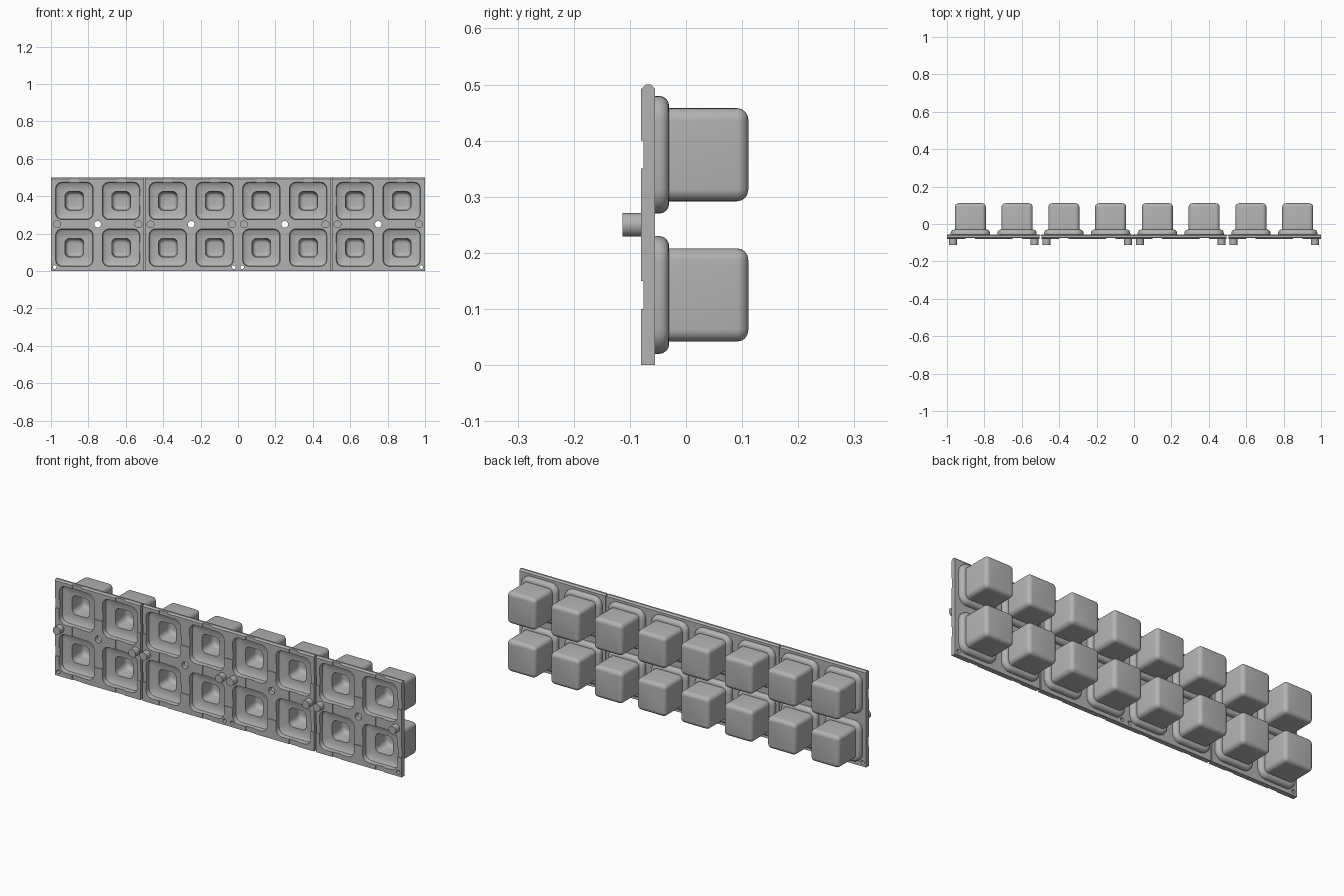
import bpy, bmesh, math
from mathutils import Matrix, Vector

cube = bpy.data.objects.get("Cube")
if cube:
    bpy.data.objects.remove(cube)

BACK, FRONT, CELL = -0.055, -0.08, 0.125
SEG = 6

grey = bpy.data.materials.new("rubber grey")
grey.use_nodes = True
colour = (0.45, 0.45, 0.45, 1)
grey.diffuse_color = colour
bsdf = next(n for n in grey.node_tree.nodes if n.type == 'BSDF_PRINCIPLED')
bsdf.inputs["Base Color"].default_value = colour
bsdf.inputs["Roughness"].default_value = 0.7


def make_object(name, bm):
    bmesh.ops.recalc_face_normals(bm, faces=bm.faces[:])
    mesh = bpy.data.meshes.new(name)
    bm.to_mesh(mesh)
    bm.free()
    mesh.materials.append(grey)
    ob = bpy.data.objects.new(name, mesh)
    bpy.context.collection.objects.link(ob)
    return ob


def rounded_square(half, radius):
    pts = []
    for corner in range(4):
        mid = math.pi / 4 + corner * math.pi / 2
        c = Vector((math.cos(mid), math.sin(mid))) * (half - radius) * math.sqrt(2)
        for i in range(SEG + 1):
            a = (corner + i / SEG) * math.pi / 2
            pts.append(c + Vector((math.cos(a), math.sin(a))) * radius)
    return pts


def cell_square():
    return [p * (CELL / max(abs(p.x), abs(p.y))) for p in rounded_square(0.1, 0.04)]


def loft(bm, rings, cx, cz):
    """Skin a stack of (points, y) rings and cap the last one."""
    loops = [[bm.verts.new((cx + p.x, y, cz + p.y)) for p in pts] for pts, y in rings]
    for a, b in zip(loops, loops[1:]):
        for i in range(len(a)):
            j = (i + 1) % len(a)
            bm.faces.new((a[i], a[j], b[j], b[i]))
    bm.faces.new(loops[-1])


def rounding(half, radius, y, size):
    """Rings easing a wall over into a flat top."""
    rings = []
    for i in range(5):
        a = i * math.pi / 8
        inset = size * (1 - math.cos(a))
        rings.append((rounded_square(half - inset, radius - inset), y + size * math.sin(a)))
    return rings


# Key outside: web, rounded collar, rounded key
outside = [(cell_square(), BACK), (rounded_square(0.105, 0.045), BACK)]
outside += rounding(0.105, 0.045, -0.048, 0.018)
outside += [(rounded_square(0.083, 0.022), -0.03)]
outside += rounding(0.083, 0.022, 0.091, 0.02)

# Key underside: recess under the collar, then the hollow core
inside = [(cell_square(), FRONT), (rounded_square(0.1, 0.035), FRONT),
          (rounded_square(0.098, 0.035), -0.056), (rounded_square(0.082, 0.022), -0.045),
          (rounded_square(0.05, 0.025), -0.045)]
inside += rounding(0.047, 0.03, 0.02, 0.02)

bm = bmesh.new()
for row in range(2):
    for col in range(8):
        for rings in (outside, inside):
            loft(bm, rings, (col - 3.5) * 0.25, CELL + row * 0.25)
bmesh.ops.remove_doubles(bm, verts=bm.verts[:], dist=0.0002)
rim = [e for e in bm.edges if e.is_boundary]
bmesh.ops.bridge_loops(bm, edges=rim)
keypad = make_object("keypad_sheet", bm)


def add_box(bm, centre, size, tilt=0):
    m = Matrix.Translation(centre) @ Matrix.Rotation(tilt, 4, 'X')
    bmesh.ops.create_cube(bm, size=1, matrix=m @ Matrix.Diagonal((*size, 1)))


def add_peg(bm, x, z, radius, y0, y1):
    m = Matrix.Translation((x, (y0 + y1) / 2, z)) @ Matrix.Rotation(math.pi / 2, 4, 'X')
    bmesh.ops.create_cone(bm, cap_ends=True, segments=24, radius1=radius,
                          radius2=radius, depth=y1 - y0, matrix=m)


def cut(name, bm):
    cutter = make_object(name, bm)
    cutter.hide_render = True
    mod = keypad.modifiers.new(name, 'BOOLEAN')
    mod.operation, mod.solver, mod.object = 'DIFFERENCE', 'EXACT', cutter
    bpy.context.view_layer.objects.active = keypad
    bpy.ops.object.modifier_apply(modifier=name)
    bpy.data.objects.remove(cutter)


# Air channels across the front face
bm = bmesh.new()
for z in (0.125, 0.375):
    add_box(bm, (0, FRONT, z), (2.1, 0.008, 0.05))
cut("row_channels", bm)
bm = bmesh.new()
for col in range(8):
    add_box(bm, ((col - 3.5) * 0.25, FRONT, 0.25), (0.05, 0.0078, 0.6))
cut("column_channels", bm)

# Seams between the sections
bm = bmesh.new()
for x in (-0.5, 0.5):
    add_box(bm, (x, FRONT, 0.25), (0.012, 0.036, 0.6))
    add_box(bm, (x, BACK, 0.25), (0.006, 0.01, 0.6))
cut("seams", bm)

# Through holes between the keys and at the lower corners
bm = bmesh.new()
for x in (-0.75, -0.25, 0.25, 0.75):
    add_peg(bm, x, 0.25, 0.018, -0.1, -0.04)
for x in (-0.98, -0.022, 0.022, 0.98):
    add_peg(bm, x, 0.021, 0.01, -0.1, -0.04)
cut("holes", bm)

# Chamfered top edge
bm = bmesh.new()
for y in (FRONT, BACK):
    add_box(bm, (0, y, 0.5), (2.1, 0.011, 0.011), math.pi / 4)
cut("top_chamfer", bm)

# Locating pegs on the front
bm = bmesh.new()
for x in (0.032, 0.468, 0.532, 0.968):
    for side in (-1, 1):
        add_peg(bm, side * x, 0.25, 0.021, -0.113, -0.07)
pegs = make_object("locating_pegs", bm)

for ob in (keypad, pegs):
    bpy.ops.object.select_all(action='DESELECT')
    ob.select_set(True)
    bpy.context.view_layer.objects.active = ob
    bpy.ops.object.shade_smooth_by_angle(angle=math.radians(35))
